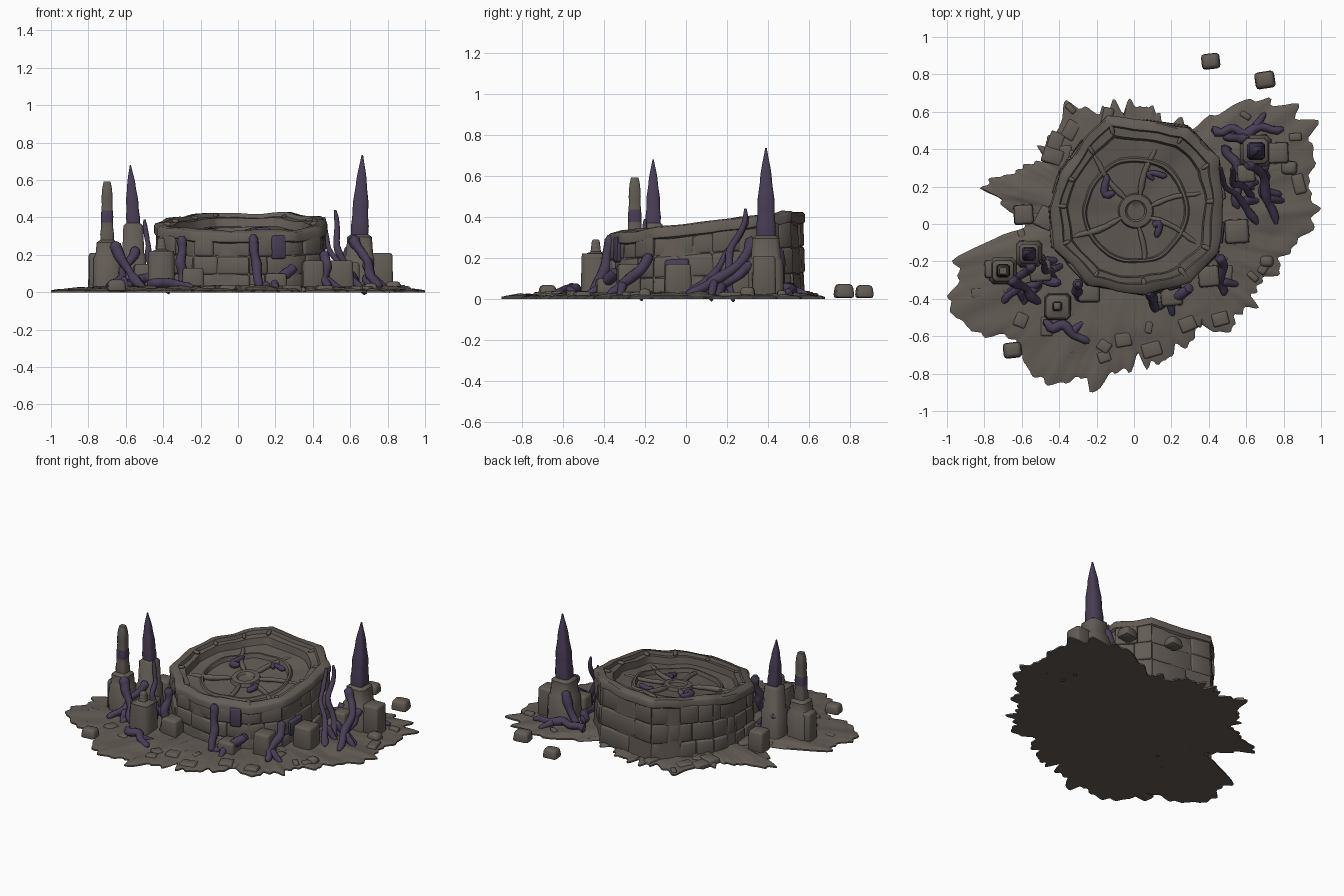
import bpy, bmesh, math, random
from mathutils import Vector, Matrix, noise

if "Cube" in bpy.data.objects:
    bpy.data.objects.remove(bpy.data.objects["Cube"])

random.seed(7)
V = Vector


def material(name, col):
    m = bpy.data.materials.new(name)
    m.diffuse_color = (*col, 1)
    m.use_nodes = True
    m.node_tree.nodes["Principled BSDF"].inputs["Base Color"].default_value = m.diffuse_color
    return m


MATS = [material("dark_stone", (0.125, 0.106, 0.092)),
        material("purple_growth", (0.066, 0.048, 0.094))]


def finish(name, bm):
    bmesh.ops.recalc_face_normals(bm, faces=bm.faces)
    me = bpy.data.meshes.new(name)
    bm.to_mesh(me)
    bm.free()
    for m in MATS:
        me.materials.append(m)
    ob = bpy.data.objects.new(name, me)
    bpy.context.collection.objects.link(ob)
    return ob


def add_hull(bm, pts, bevel=0.01, mat=0):
    """Add a bevelled convex block to bm."""
    t = bmesh.new()
    for p in pts:
        t.verts.new(p)
    bmesh.ops.convex_hull(t, input=t.verts[:])
    bmesh.ops.dissolve_limit(t, angle_limit=0.06, verts=t.verts[:], edges=t.edges[:])
    bmesh.ops.bevel(t, geom=t.edges[:], offset=bevel, segments=2, profile=0.5, affect='EDGES')
    for f in t.faces:
        f.material_index = mat
    me = bpy.data.meshes.new("tmp")
    t.to_mesh(me)
    t.free()
    bm.from_mesh(me)
    bpy.data.meshes.remove(me)


def add_box(bm, x, y, h, hx, hy, rot=0.0, taper=0.9, bevel=0.014):
    pts = []
    for z, k in ((0.003, 1), (h, taper)):
        for sx in (-1, 1):
            for sy in (-1, 1):
                pts.append(Matrix.Rotation(rot, 3, 'Z') @ V((sx*hx*k, sy*hy*k, 0)) + V((x, y, z)))
    add_hull(bm, pts, bevel)


def add_loft(bm, rings, mat=lambda c: 0):
    """Skin closed rings of equal length and cap both ends."""
    vs = [[bm.verts.new(p) for p in r] for r in rings]
    n = len(vs[0])
    fs = [bm.faces.new(vs[0][::-1]), bm.faces.new(vs[-1])]
    for a, b in zip(vs, vs[1:]):
        fs += [bm.faces.new((a[i], a[(i+1) % n], b[(i+1) % n], b[i])) for i in range(n)]
    for f in fs:
        f.material_index = mat(f.calc_center_median())


def add_vine(bm, path, r0, r1, mat=1):
    """Sweep an uneven tube along a path, rounded off at both ends."""
    rings = []
    last = len(path) - 1
    for i, p in enumerate(path):
        d = (path[min(i+1, last)] - path[max(i-1, 0)]).normalized()
        u = d.orthogonal().normalized() if i == 0 else (u - d*u.dot(d)).normalized()
        w = d.cross(u)
        r = (r0 + (r1-r0)*i/last)*(1 + 0.35*noise.noise(p*14))*(.45 if i in (0, last) else 1)
        rings.append([p + (u*math.cos(a) + w*math.sin(a))*r for a in (k*math.tau/10 for k in range(10))])
    add_loft(bm, rings, lambda c: mat)


# ground slab: radius every 15 degrees plus a ragged edge, gently mounded
RADII = [.93, .97, 1.05, .95, .62, .57, .62, .64, .7, .62, .6, .76,
         .55, .93, 1.03, .88, .93, .84, .72, .74, .66, .74, .75, .78]
N = 360
edge = []
for k in range(N):
    t = k*24/N
    i, f = int(t), t - int(t)
    f = f*f*(3-2*f)
    a = k*math.tau/N
    d = V((math.cos(a), math.sin(a), 0))
    r = RADII[i]*(1-f) + RADII[(i+1) % 24]*f
    edge.append(d*(r + .05*noise.noise(d*7.5) + .085*noise.noise(d*17 + V((3, 1, 0)))))
right, left = max(p.x for p in edge), -min(p.x for p in edge)
front = -min(p.y for p in edge)
for p in edge:
    p.x /= right if p.x > 0 else left
    p.y *= .9/front if p.y < 0 else 1
bm = bmesh.new()
rings = []
for s, z in ((1, 0), (1, .01), (.97, .016), (.9, .02), (.82, .024), (.75, .03), (.65, .034), (.5, .036), (.2, .036)):
    rings.append([V((p.x*s, p.y*s, z + (.016*noise.noise(p*s*8) if s < .95 else 0))) for p in edge])
add_loft(bm, rings)
finish("ground_slab", bm)

# drum outline, clockwise from the back corner; the top tilts up to the back
DRUM = [(-.14, .58), (.29, .52), (.45, .35), (.48, .13), (.45, -.16), (.3, -.31), (.06, -.38),
        (-.24, -.33), (-.43, -.13), (-.45, .1), (-.4, .27), (-.27, .45)]
C = V((0.01, 0.07, 0))
corners = [V((x, y, 0)) for x, y in DRUM]
outline = [a.lerp(b, k/6) for a, b in zip(corners, corners[1:] + corners[:1]) for k in range(6)]


def top_z(p):
    return 0.362 + 0.115*p.y


def drum_ring(s, dz):
    """Outline scaled by s, turning round towards the middle."""
    ring = []
    for p in outline:
        d = p - C
        q = (C + d.normalized()*0.475*s).lerp(C + d*s, min(1, max(0, (s-.5)/.35)))
        if s > .3:
            q = q + d*.035*noise.noise(q*7)
        wob = .016*noise.noise(q*6 + V((0, 0, 3))) if s > .3 else 0
        ring.append(V((q.x, q.y, max(0, top_z(q) + dz + wob))))
    return ring


# drum core with stepped dish on top
bm = bmesh.new()
add_loft(bm, [drum_ring(s, dz) for s, dz in (
    (1, -1), (.965, -.06), (1, -.05), (1, -.012), (.98, 0), (.89, .004), (.875, -.018), (.8, -.02),
    (.78, -.065), (.6, -.068), (.585, -.055), (.56, -.055), (.545, -.082), (.2, -.082),
    (.185, -.06), (.12, -.058), (.1, -.07), (.02, -.07))])
finish("altar_drum", bm)


# wall masonry: blocks following each side of the drum
def wall_block(bm, side, t0, t1, f0, f1, outer, mat=0):
    pts = []
    for t in (t0, t1):
        p = corners[side].lerp(corners[(side+1) % 12], t)
        for s in (.9, outer):
            for f in (f0, f1):
                q = C + (p-C)*(s + .025*(1-f))
                pts.append(V((q.x, q.y, f*top_z(p))))
    add_hull(bm, pts, .012, mat)


bm = bmesh.new()
for side in range(12):
    for row in range(3):
        cut = random.uniform(.3, .7)
        for t0, t1 in ((0, cut), (cut, 1)):
            wall_block(bm, side, t0, t1, row*.3 - .005 if row else 0, row*.3 + .295, random.uniform(.965, 1.005))
finish("wall_blocks", bm)

bm = bmesh.new()
for side, t0, t1, f0, f1 in ((5, .2, .5, .55, .94), (3, .4, .8, .25, .54)):
    wall_block(bm, side, t0, t1, f0, f1, 1.025, 1)
finish("wall_growth_panels", bm)


# rim ridges at the corners, and dish spokes
def radial(bm, ang, s0, s1, r, dz, mat=0, bend=0.0):
    path = []
    for k in range(7):
        a = ang + bend*math.sin(k*.8)
        p = C + V((math.cos(a), math.sin(a), 0))*(s0 + (s1-s0)*k/6)
        path.append(V((p.x, p.y, top_z(p) + dz)))
    add_vine(bm, path, r, r*.8, mat)


bm = bmesh.new()
for c in corners:
    d = c - C
    radial(bm, math.atan2(d.y, d.x), d.length*.8, d.length*.98, .012, -.01)
for deg in (18, 75, 130, 205, 280, 335):
    radial(bm, math.radians(deg), .08, .375, .017, -.07, 0, .05)
finish("rim_ridges_and_spokes", bm)

bm = bmesh.new()
for deg, s0, s1, r in ((140, .15, .25, .026), (60, .19, .25, .018), (320, .12, .18, .022)):
    radial(bm, math.radians(deg), s0, s1, r, -.062, 1, .2)
finish("dish_growths", bm)


# pillars: square base, shoulder, then a tapering shaft
def pillar(name, x, y, base, base_z, neck, neck_z, shaft, top, purple=(9, 9), lean=0.0):
    prof = [(base, 0), (base*.95, base_z - .015), (neck*1.1, base_z), (neck, neck_z - .015), (shaft, neck_z)]
    pointed = purple[1] > 1 and purple[0] < 1
    for k in range(1, 11):
        t = k/10
        w = 1 - .92*t**2.1 if pointed else 1 - .3*t - (.2 if k == 10 else 0)
        prof.append((shaft*w*(1 + .05*math.sin(k*1.9)), neck_z + (top-neck_z)*t))
    bm = bmesh.new()
    rings = []
    for h, z in prof:
        sx = lean*max(0, z-neck_z)
        rings.append([V((x + sx + h*a, y + h*b, z)) for a, b in
                      ((1, -.7), (1, .7), (.7, 1), (-.7, 1), (-1, .7), (-1, -.7), (-.7, -1), (.7, -1))])
    add_loft(bm, rings, lambda c: int(purple[0] < c.z < purple[1]))
    finish(name, bm)


pillar("tall_spike_right", .65, .39, .088, .2, .066, .31, .046, .735, (.315, 9), .035)
pillar("stone_pillar_left", -.7, -.25, .075, .2, .056, .28, .036, .592, (.36, .435))
pillar("spike_left", -.56, -.16, .072, .21, .053, .37, .036, .68, (.375, 9), -.05)
pillar("stone_post_front", -.41, -.44, .073, .22, .06, .23, .025, .29)

# square blocks round the drum: x, y, height, half size
bm = bmesh.new()
for x, y, h, s in ((.77, .38, .21, .058), (.55, -.04, .17, .066), (.4, -.28, .17, .058), (-.59, .05, .15, .054),
                   (-.75, -.24, .21, .05), (-.5, -.25, .15, .06), (.6, .27, .16, .05), (-.24, -.36, .13, .06),
                   (.2, -.38, .1, .06)):
    add_box(bm, x, y, h, s, s, random.uniform(0, .1), .93)
finish("standing_blocks", bm)

# loose boulders
bm = bmesh.new()
for x, y, s in ((.41, .87, .052), (.7, .77, .056), (-.65, -.675, .052), (.71, -.2, .038), (.83, .3, .045)):
    add_box(bm, x, y, s*1.3, s, s*.85, random.uniform(-.2, .2), .82, .018)
finish("boulders", bm)

# flat rubble on the slab
bm = bmesh.new()
for k in range(50):
    p = random.choice(edge)*random.uniform(.62, .94)
    s = random.uniform(.03, .065)
    add_box(bm, p.x, p.y, random.uniform(.024, .042), s, s*random.uniform(.5, .9), random.uniform(0, 3), .85, .008)
finish("flat_rubble", bm)

# purple roots: each drops from (x, y, z), then creeps out to its ground end, with a side shoot
bm = bmesh.new()
for x, y, z, ex, ey in ((.46, .3, .4, .66, 0), (.52, .29, .44, .64, .14), (.62, .33, .3, .76, 0),
                        (.42, .49, .05, .8, .51), (.5, .42, .06, .56, .08), (.7, .32, .18, .72, .1),
                        (.6, .45, .25, .48, .47), (-.5, -.2, .39, -.42, -.3), (-.66, -.3, .27, -.5, -.42),
                        (-.55, -.22, .24, -.7, -.42), (-.6, -.1, .2, -.44, -.31), (-.4, -.3, .1, -.68, -.36),
                        (-.48, -.54, .04, -.24, -.63), (-.3, -.32, .3, -.29, -.4), (.08, -.37, .31, .12, -.46),
                        (.3, -.34, .14, .12, -.45), (.46, -.18, .22, .48, -.38)):
    path = []
    for k in range(17):
        t = k/16
        wig = noise.noise(V((x*9, y*9, t*3.5)))*.07*math.sin(math.pi*t)
        path.append(V((x + (ex-x)*t**1.4 - (ey-y)*wig*3, y + (ey-y)*t**1.4 + (ex-x)*wig*3 + wig*.3,
                       .025 + (z-.025)*(1-t)**1.5 + .02*math.sin(math.pi*t))))
    add_vine(bm, path, .012 if z > .38 else .027, .022)
    if abs(ex-x) + abs(ey-y) > .15:
        side = V((-(ey-y), ex-x, 0)).normalized()*.09
        a = path[11]
        add_vine(bm, [a + (side + (path[15]-a)*.5)*(k/6) + V((0, 0, (.028-a.z)*k/6)) for k in range(7)], .026, .013)
finish("purple_roots", bm)

# smooth shading with crisp edges
for ob in bpy.data.objects:
    ob.select_set(True)
    bpy.context.view_layer.objects.active = ob
bpy.ops.object.shade_smooth_by_angle(angle=math.radians(48))
